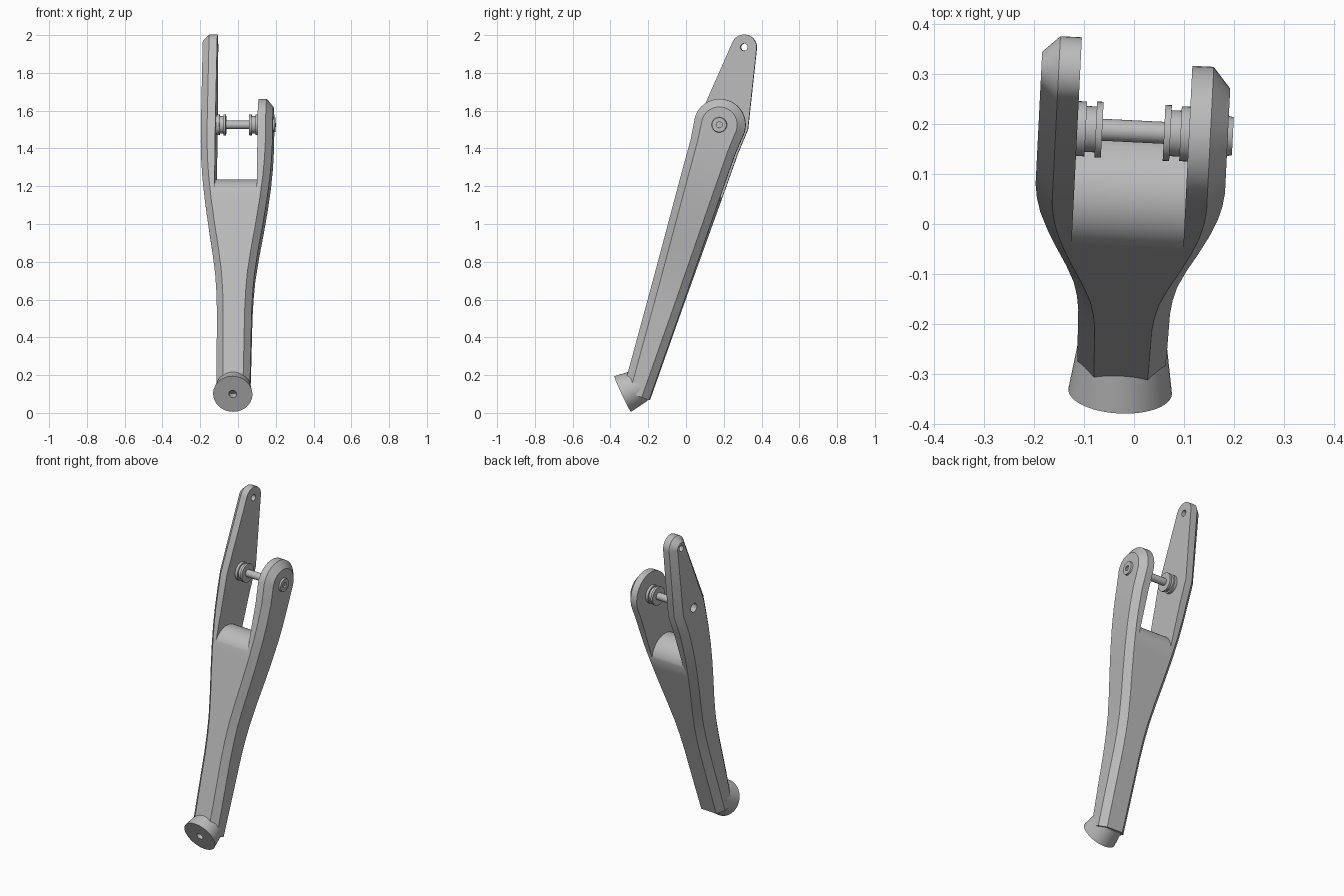
import bpy, bmesh
from math import sin, cos, radians, pi, atan
from mathutils import Vector, Matrix

cube = bpy.data.objects.get("Cube")
if cube:
    bpy.data.objects.remove(cube, do_unlink=True)

GREY = bpy.data.materials.new("satin_grey")
GREY.use_nodes = True
GREY.diffuse_color = (0.5, 0.5, 0.5, 1)
GREY.node_tree.nodes["Principled BSDF"].inputs["Base Color"].default_value = (0.5, 0.5, 0.5, 1)

YAW = Matrix.Translation((-0.011, 0, 0)) @ Matrix.Rotation(-atan(0.05), 4, 'Z')
CHAMFER = 0.035
SLOT = 0.112          # half width of the fork gap
PIVOT = Vector((0.186, 1.525))


def make_object(name, bm):
    bmesh.ops.recalc_face_normals(bm, faces=bm.faces[:])
    mesh = bpy.data.meshes.new(name)
    bm.to_mesh(mesh)
    bm.free()
    mesh.materials.append(GREY)
    obj = bpy.data.objects.new(name, mesh)
    bpy.context.collection.objects.link(obj)
    obj.matrix_world = YAW
    return obj


def select_only(obj):
    bpy.ops.object.select_all(action='DESELECT')
    obj.select_set(True)
    bpy.context.view_layer.objects.active = obj


def smooth(obj):
    select_only(obj)
    bpy.ops.object.shade_smooth_by_angle(angle=radians(28))


def rod(name, start, end, r0, r1, sides=40):
    """Round bar or cone between two points."""
    a, b = Vector(start), Vector(end)
    turn = (b - a).to_track_quat('Z', 'Y').to_matrix().to_4x4()
    bm = bmesh.new()
    bmesh.ops.create_cone(bm, cap_ends=True, segments=sides, radius1=r0, radius2=r1,
                          depth=(b - a).length, matrix=Matrix.Translation((a + b) / 2) @ turn)
    return make_object(name, bm)


def cross_rod(name, x0, x1, r, r1=None, sides=40):
    """Round part on the pivot axis."""
    return rod(name, (x0, *PIVOT), (x1, *PIVOT), r, r if r1 is None else r1, sides)


def cut(obj, cutter):
    cutter.hide_render = True
    mod = obj.modifiers.new("cut", 'BOOLEAN')
    mod.operation = 'DIFFERENCE'
    mod.solver = 'EXACT'
    mod.object = cutter
    select_only(obj)
    bpy.ops.object.modifier_apply(modifier=mod.name)


# Stations along the lever: front, inset front, inset back, back, half width
def station(front, back, w, inset=0.04):
    d = (back - front).normalized() * inset
    return front, front + d, back - d, back, w


def arc_stations(centre, u, r, r_in, start, w, steps=10):
    u = Vector(u).normalized()
    v = Vector((u.y, -u.x))
    out = []
    for i in range(steps + 1):
        t = radians(start + (90 - start) * i / steps)
        f, b = u * sin(t) - v * cos(t), u * sin(t) + v * cos(t)
        out.append((centre + f * r, centre + f * r_in, centre + b * r_in, centre + b * r, w))
    return out


def half_body(name, side, stations):
    bm = bmesh.new()
    rings = []
    for f, fi, bi, b, w in stations:
        pts = [(0, f), (w - CHAMFER, f), (w, fi), (w, bi), (w - CHAMFER, b), (0, b)]
        rings.append([bm.verts.new((side * x, p.x, p.y)) for x, p in pts])
    for lo, hi in zip(rings, rings[1:]):
        for i in range(6):
            j = (i + 1) % 6
            bm.faces.new((lo[i], lo[j], hi[j], hi[i]))
    bm.faces.new(rings[0])
    bmesh.ops.remove_doubles(bm, verts=bm.verts[:], dist=1e-5)
    return make_object(name, bm)


# Shared lower lever
lower = []
for z, w in [(0.12, 0.088), (0.3, 0.09), (0.55, 0.092), (0.65, 0.096), (0.75, 0.104),
             (0.87, 0.121), (1.0, 0.143), (1.13, 0.163), (1.25, 0.178), (1.35, 0.186), (1.45, 0.19)]:
    bz = z - 0.05 - 0.02 * z
    front = Vector((-0.316 + 0.274 * (z - 0.177), z))
    back = Vector((-0.196 + 0.354 * (bz - 0.06), bz))
    lower.append(station(front, back, w))

short_top = arc_stations(PIVOT, (0.3, 0.954), 0.137, 0.095, 0, 0.19)
LUG = Vector((0.302, 1.936))
kink = station(Vector((0.056, 1.545)), Vector((0.322, 1.5)), 0.19)
long_top = [kink] + arc_stations(LUG, (0.26, 0.966), 0.067, 0.034, 9.5, 0.19)

body = half_body("lever_body", 1, lower + short_top)
long_half = half_body("long_arm_half", -1, lower + long_top)

# Fork gap with a rounded saddle at its base
u, v = Vector((0.3, 0.954)), Vector((0.954, -0.3))
mid = Vector((0.064, 1.125))
profile = [mid - v * 0.4]
profile += [mid - v * 0.118 * cos(pi * i / 20) + u * 0.109 * sin(pi * i / 20) for i in range(21)]
profile += [mid + v * 0.4, mid + v * 0.4 + u * 1.2, mid - v * 0.4 + u * 1.2]
bm = bmesh.new()
face = bm.faces.new([bm.verts.new((-SLOT, p.x, p.y)) for p in profile])
ext = bmesh.ops.extrude_face_region(bm, geom=[face])
bmesh.ops.translate(bm, vec=(2 * SLOT, 0, 0),
                    verts=[g for g in ext["geom"] if isinstance(g, bmesh.types.BMVert)])
slot_cutter = make_object("slot_cutter", bm)
lug_cutter = rod("lug_hole_cutter", (-0.3, *LUG), (0, *LUG), 0.019, 0.019, 24)
pin_cutter = cross_rod("pin_hole_cutter", -0.3, -0.13, 0.027, sides=24)

cut(body, slot_cutter)
for c in (slot_cutter, lug_cutter, pin_cutter):
    cut(long_half, c)
for c in (slot_cutter, lug_cutter, pin_cutter):
    bpy.data.objects.remove(c, do_unlink=True)

# Weld the halves along the middle
select_only(body)
long_half.select_set(True)
bpy.ops.object.join()
bm = bmesh.new()
bm.from_mesh(body.data)
inner = [f for f in bm.faces if all(abs(vt.co.x) < 1e-4 for vt in f.verts)]
bmesh.ops.delete(bm, geom=inner, context='FACES')
bmesh.ops.remove_doubles(bm, verts=bm.verts[:], dist=1e-4)
bm.to_mesh(body.data)
bm.free()
smooth(body)

# Flared round foot with a small centre hole
foot_c = Vector((0, -0.336, 0.1))
foot_dir = Vector((0, 0.905, 0.425))
foot = rod("round_foot", foot_c, foot_c + foot_dir * 0.105, 0.104, 0.089, 48)
foot_cutter = rod("foot_hole_cutter", foot_c - foot_dir * 0.05, foot_c + foot_dir * 0.06, 0.021, 0.021, 24)
cut(foot, foot_cutter)
bpy.data.objects.remove(foot_cutter, do_unlink=True)
smooth(foot)

# Pivot pin, grooved collars and bolt head
smooth(cross_rod("pivot_pin", -0.115, 0.17, 0.022))
for side, label in ((1, "left"), (-1, "right")):
    for part, x0, x1, r in (("inner_flange", 0.062, 0.075, 0.056),
                            ("neck", 0.074, 0.096, 0.046),
                            ("outer_flange", 0.095, 0.114, 0.055)):
        smooth(cross_rod(f"{label}_collar_{part}", side * x0, side * x1, r))

head = cross_rod("bolt_head", 0.18, 0.2, 0.043, 0.038)
socket = cross_rod("socket_cutter", 0.188, 0.25, 0.017, sides=6)
cut(head, socket)
bpy.data.objects.remove(socket, do_unlink=True)
smooth(head)
